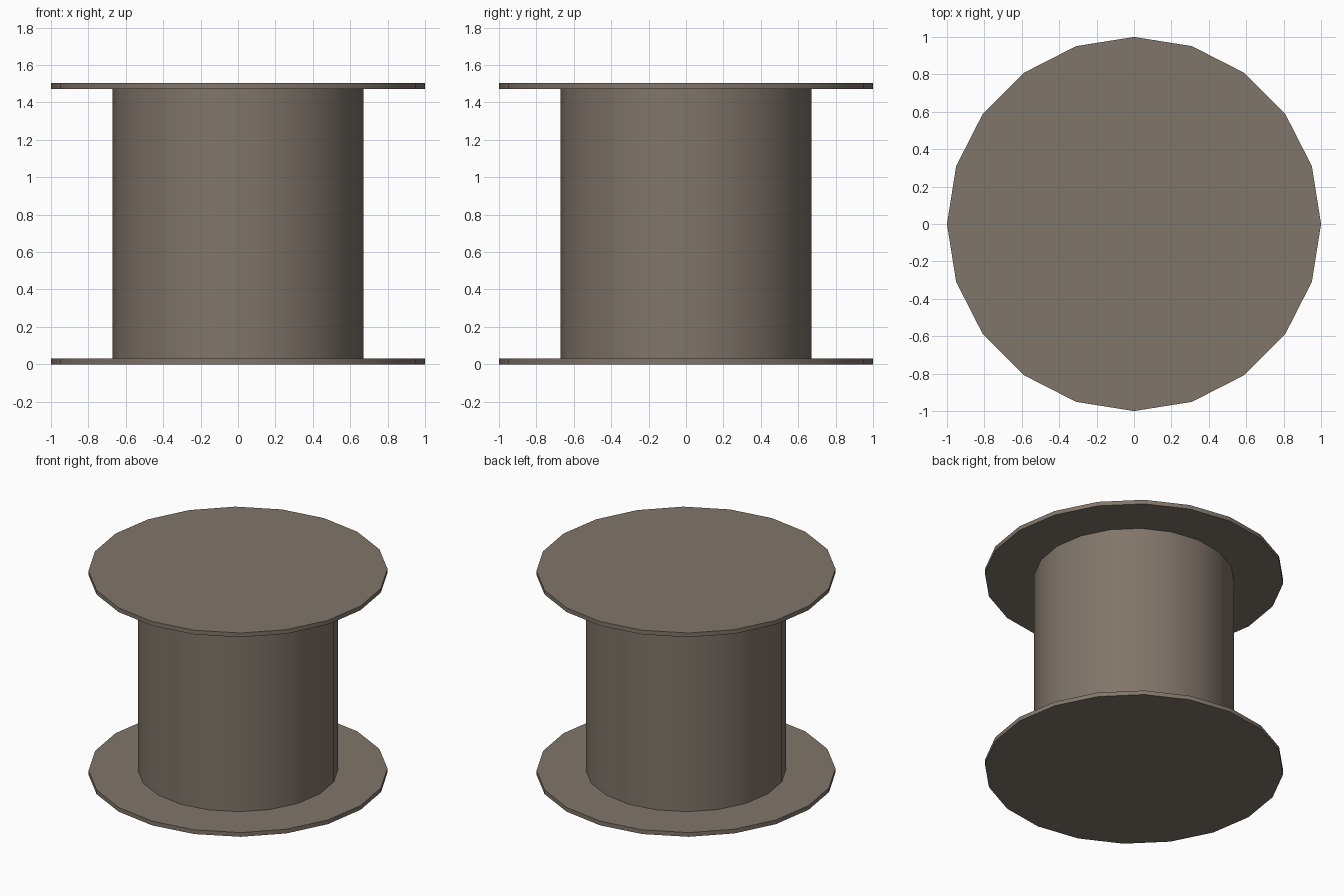
import bpy
import bmesh
import math
from mathutils import Matrix

cube = bpy.data.objects.get("Cube")
if cube:
    bpy.data.objects.remove(cube, do_unlink=True)

SIDES = 20
HEIGHT = 1.504
FLANGE = 0.031  # flange thickness

# Single grey-brown colour
colour = (0.216, 0.178, 0.144, 1.0)
material = bpy.data.materials.new("grey_brown")
material.use_nodes = True
material.diffuse_color = colour
bsdf = material.node_tree.nodes["Principled BSDF"]
bsdf.inputs["Base Color"].default_value = colour
bsdf.inputs["Roughness"].default_value = 0.9


def add_cylinder(name, radius, bottom, top, capped):
    """Upright cylinder between two heights, smooth around its side."""
    bm = bmesh.new()
    bmesh.ops.create_cone(
        bm, cap_ends=capped, segments=SIDES, radius1=radius, radius2=radius,
        depth=top - bottom, matrix=Matrix.Translation((0, 0, (top + bottom) / 2)))
    mesh = bpy.data.meshes.new(name)
    bm.to_mesh(mesh)
    bm.free()
    mesh.materials.append(material)
    obj = bpy.data.objects.new(name, mesh)
    bpy.context.collection.objects.link(obj)
    bpy.ops.object.select_all(action="DESELECT")
    obj.select_set(True)
    bpy.context.view_layer.objects.active = obj
    bpy.ops.object.shade_smooth_by_angle(angle=math.radians(30))
    return obj


# End flanges, with the open-ended drum between them
add_cylinder("bottom_flange", 1.0, 0, FLANGE, True)
add_cylinder("drum", 0.67, FLANGE, HEIGHT - FLANGE, False)
add_cylinder("top_flange", 1.0, HEIGHT - FLANGE, HEIGHT, True)
